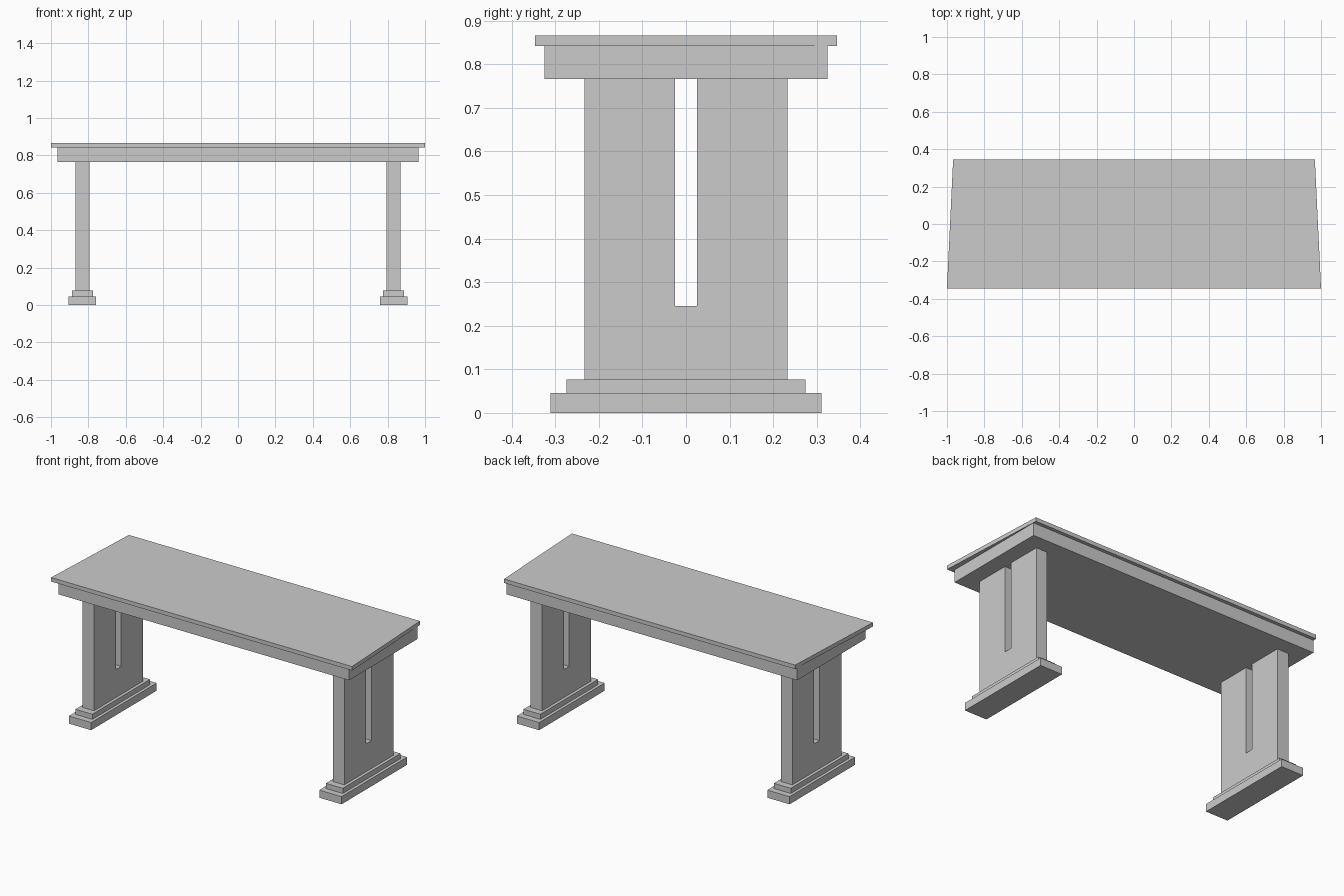
import bpy
import bmesh

cube = bpy.data.objects.get("Cube")
if cube:
    bpy.data.objects.remove(cube, do_unlink=True)

# One plain grey for the whole table
grey = bpy.data.materials.new("light_grey")
grey.use_nodes = True
colour = (0.6, 0.6, 0.6, 1)
grey.diffuse_color = colour
grey.node_tree.nodes["Principled BSDF"].inputs["Base Color"].default_value = colour


def prism(name, outline, axis, low, high):
    """Extrude a flat outline along x or z."""
    bm = bmesh.new()
    place = {"x": lambda a, b: (low, a, b), "z": lambda a, b: (a, b, low)}[axis]
    face = bm.faces.new([bm.verts.new(place(a, b)) for a, b in outline])
    moved = bmesh.ops.extrude_face_region(bm, geom=[face])["geom"]
    step = (high - low, 0, 0) if axis == "x" else (0, 0, high - low)
    bmesh.ops.translate(bm, vec=step,
                        verts=[v for v in moved if isinstance(v, bmesh.types.BMVert)])
    bmesh.ops.recalc_face_normals(bm, faces=bm.faces)
    mesh = bpy.data.meshes.new(name)
    bm.to_mesh(mesh)
    bm.free()
    mesh.materials.append(grey)
    obj = bpy.data.objects.new(name, mesh)
    bpy.context.collection.objects.link(obj)
    return obj


def rect(half_x, half_y, x=0):
    return [(x - half_x, -half_y), (x + half_x, -half_y),
            (x + half_x, half_y), (x - half_x, half_y)]


base_top, step_top, slot_bottom = 0.046, 0.077, 0.245
apron_bottom, top_bottom, top = 0.766, 0.842, 0.866

# Tabletop narrows slightly toward the back
prism("tabletop", [(-1, -0.346), (1, -0.346), (0.967, 0.346), (-0.967, 0.346)],
      "z", top_bottom, top)
prism("apron", rect(0.966, 0.325), "z", apron_bottom, top_bottom)

# Slab legs with a tall open slot, on stepped feet
leg_outline = [(-0.233, step_top), (0.233, step_top), (0.233, apron_bottom),
               (0.025, apron_bottom), (0.025, slot_bottom),
               (-0.025, slot_bottom), (-0.025, apron_bottom),
               (-0.233, apron_bottom)]
for side, sign in (("left", 1), ("right", -1)):
    x = sign * 0.832
    prism(side + "_leg", leg_outline, "x", x - 0.0375, x + 0.0375)
    prism(side + "_foot_step", rect(0.056, 0.274, x), "z", base_top, step_top)
    prism(side + "_foot_base", rect(0.074, 0.311, x), "z", 0, base_top)
